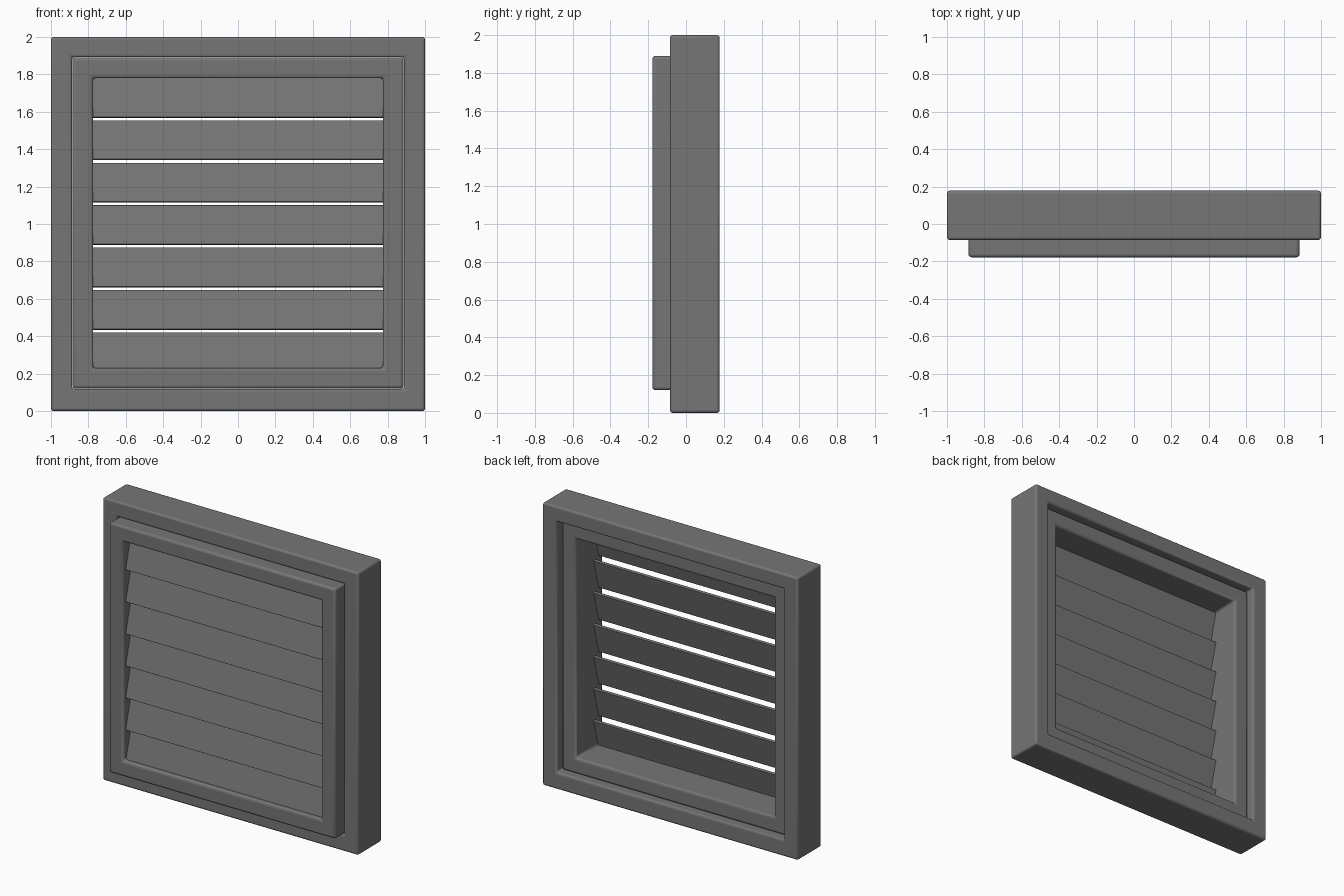
import bpy, bmesh, math

if "Cube" in bpy.data.objects:
    bpy.data.objects.remove(bpy.data.objects["Cube"])

grey = bpy.data.materials.new("dark_grey_plastic")
grey.diffuse_color = (0.18, 0.18, 0.18, 1)
grey.use_nodes = True
grey.node_tree.nodes["Principled BSDF"].inputs["Base Color"].default_value = grey.diffuse_color


def finish(name, bm, bevel):
    """Turn a bmesh into a bevelled, smooth-shaded object."""
    bmesh.ops.recalc_face_normals(bm, faces=bm.faces)
    me = bpy.data.meshes.new(name)
    bm.to_mesh(me)
    bm.free()
    me.materials.append(grey)
    ob = bpy.data.objects.new(name, me)
    bpy.context.collection.objects.link(ob)
    mod = ob.modifiers.new("rounded_edges", 'BEVEL')
    mod.width = bevel
    mod.segments = 3
    mod.limit_method = 'ANGLE'
    bpy.ops.object.select_all(action='DESELECT')
    ob.select_set(True)
    bpy.context.view_layer.objects.active = ob
    bpy.ops.object.shade_smooth_by_angle(angle=math.radians(35))
    return ob


def frame(name, outer, inner, y0, y1, zc_out, zc_in, bevel):
    """Square frame: a rectangular section carried round four corners."""
    bm = bmesh.new()
    rings = []
    for sx, sz in ((-1, -1), (1, -1), (1, 1), (-1, 1)):
        rings.append([bm.verts.new((sx * h, y, zc + sz * h)) for h, zc, y in
                      ((outer, zc_out, y0), (outer, zc_out, y1),
                       (inner, zc_in, y1), (inner, zc_in, y0))])
    for i in range(4):
        a, b = rings[i], rings[(i + 1) % 4]
        for j in range(4):
            k = (j + 1) % 4
            bm.faces.new((a[j], a[k], b[k], b[j]))
    return finish(name, bm, bevel)


# Wall-side frame, and the deeper louvre frame seated in it
frame("outer_frame", 1.0, 0.887, -0.085, 0.178, 1.0, 1.005, 0.014)
frame("louvre_frame", 0.885, 0.775, -0.178, 0.125, 1.005, 1.005, 0.016)

# Seven slats, leaning back at the top, with narrow gaps between them
tilt = math.radians(14.7)
for i in range(7):
    bm = bmesh.new()
    bmesh.ops.create_cube(bm, size=1)
    bmesh.ops.scale(bm, vec=(1.57, 0.02, 0.216), verts=bm.verts)
    slat = finish(f"slat_{i + 1}", bm, 0.002)
    slat.rotation_euler.x = -tilt
    slat.location = (0, -0.112, 0.314 + i * 0.2267)
